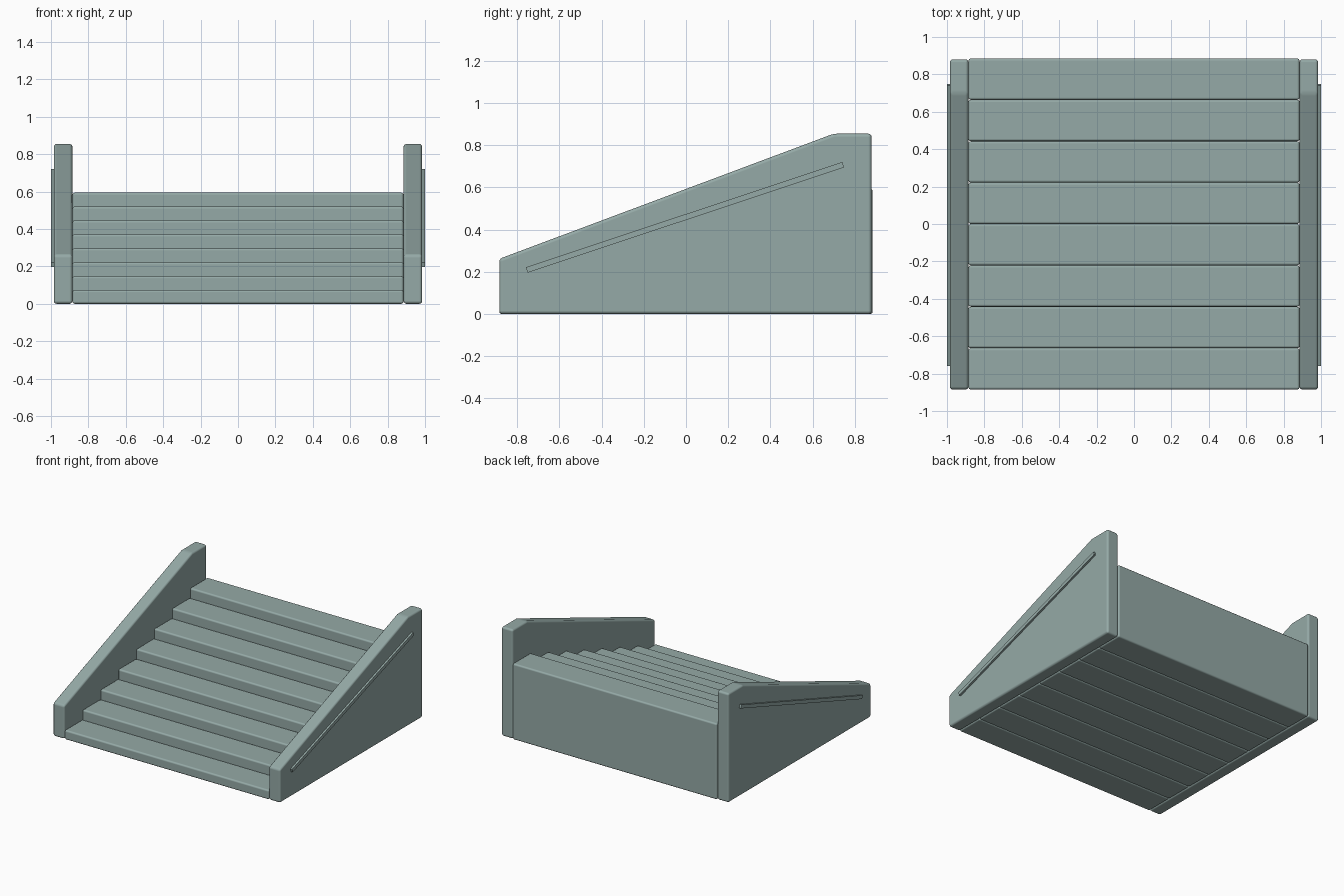
import bpy, bmesh
from mathutils import Vector

cube = bpy.data.objects.get("Cube")
if cube:
    bpy.data.objects.remove(cube, do_unlink=True)

# Single grey-green colour
paint = bpy.data.materials.new("grey_green")
paint.use_nodes = True
paint.diffuse_color = (0.30, 0.40, 0.385, 1)
paint.node_tree.nodes["Principled BSDF"].inputs["Base Color"].default_value = paint.diffuse_color


def slab(name, profile, x0, x1, bevel):
    """Extrude a (y, z) profile from x0 to x1 and round its edges."""
    bm = bmesh.new()
    face = bm.faces.new([bm.verts.new((x0, y, z)) for y, z in profile])
    moved = bmesh.ops.extrude_face_region(bm, geom=[face])["geom"]
    bmesh.ops.translate(bm, vec=(x1 - x0, 0, 0),
                        verts=[v for v in moved if isinstance(v, bmesh.types.BMVert)])
    bmesh.ops.recalc_face_normals(bm, faces=bm.faces[:])
    mesh = bpy.data.meshes.new(name)
    bm.to_mesh(mesh)
    bm.free()
    mesh.materials.append(paint)
    obj = bpy.data.objects.new(name, mesh)
    bpy.context.collection.objects.link(obj)
    if bevel:
        mod = obj.modifiers.new("rounded_edges", 'BEVEL')
        mod.width = bevel
        mod.segments = 3
        mod.limit_method = 'ANGLE'
        mod.angle_limit = 0.3
        mod.harden_normals = True
        mesh.shade_smooth()
    return obj


HALF = 0.885    # half width of the steps and half depth of the whole
COUNT = 8
DEPTH = 2 * HALF / COUNT
RISE = 0.595 / COUNT

# Solid steps, each standing on the ground
for i in range(COUNT):
    y0, top = -HALF + i * DEPTH, RISE * (i + 1)
    y1 = y0 + DEPTH
    slab(f"step_{i + 1}", [(y0, 0), (y1, 0), (y1, top), (y0, top)], -HALF, HALF, 0.013)

# Sloping side walls and the thin strips on their outer faces
wall = [(-HALF, 0), (0.88, 0), (0.88, 0.855), (0.70, 0.855), (-HALF, 0.262)]
low, high = Vector((-0.755, 0.209)), Vector((0.745, 0.708))
across = (high - low).orthogonal().normalized() * 0.0135
strip = [low - across, high - across, high + across, low + across]

for side, s in (("left", 1), ("right", -1)):
    slab(f"{side}_side_wall", wall, s * HALF, s * 0.985, 0.016)
    slab(f"{side}_trim_strip", strip, s * 0.975, s * 1.0, 0)
